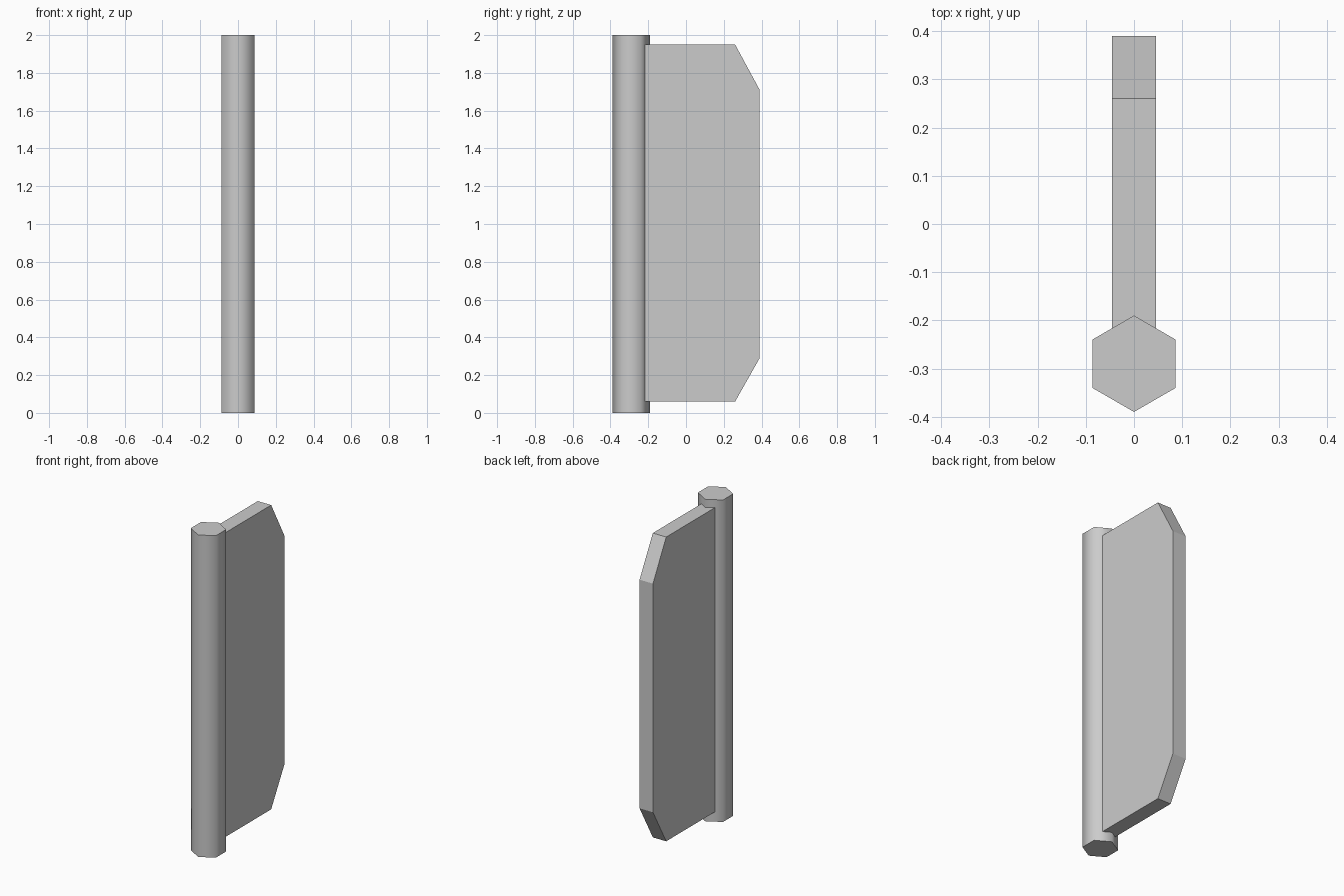
import bpy
import bmesh
import math

cube = bpy.data.objects.get("Cube")
if cube:
    bpy.data.objects.remove(cube, do_unlink=True)

# Single grey material
grey = bpy.data.materials.new("light_grey")
grey.use_nodes = True
colour = (0.6, 0.6, 0.6, 1)
grey.diffuse_color = colour
grey.node_tree.nodes["Principled BSDF"].inputs["Base Color"].default_value = colour


def extrude_profile(name, points, direction):
    """Extrude a closed polygon into a solid."""
    bm = bmesh.new()
    face = bm.faces.new([bm.verts.new(p) for p in points])
    result = bmesh.ops.extrude_face_region(bm, geom=[face], use_keep_orig=True)
    verts = [v for v in result["geom"] if isinstance(v, bmesh.types.BMVert)]
    bmesh.ops.translate(bm, verts=verts, vec=direction)
    bmesh.ops.recalc_face_normals(bm, faces=bm.faces)
    mesh = bpy.data.meshes.new(name)
    bm.to_mesh(mesh)
    bm.free()
    mesh.materials.append(grey)
    obj = bpy.data.objects.new(name, mesh)
    bpy.context.collection.objects.link(obj)
    return obj


# Six-sided post, rounded by smooth shading with crisp end caps
radius, post_y = 0.1, -0.29
ring = [math.radians(90 + 60 * i) for i in range(6)]
post = extrude_profile(
    "hinge_post",
    [(radius * math.cos(a), post_y + radius * math.sin(a), 0) for a in ring],
    (0, 0, 2))
bpy.ops.object.select_all(action='DESELECT')
post.select_set(True)
bpy.context.view_layer.objects.active = post
bpy.ops.object.shade_smooth_by_angle(angle=math.radians(65))

# Flat panel with its two outer corners cut off
half = 0.046
outline = [(-0.22, 0.06), (0.26, 0.06), (0.39, 0.29),
           (0.39, 1.71), (0.26, 1.95), (-0.22, 1.95)]
extrude_profile("panel", [(-half, y, z) for y, z in outline], (2 * half, 0, 0))
